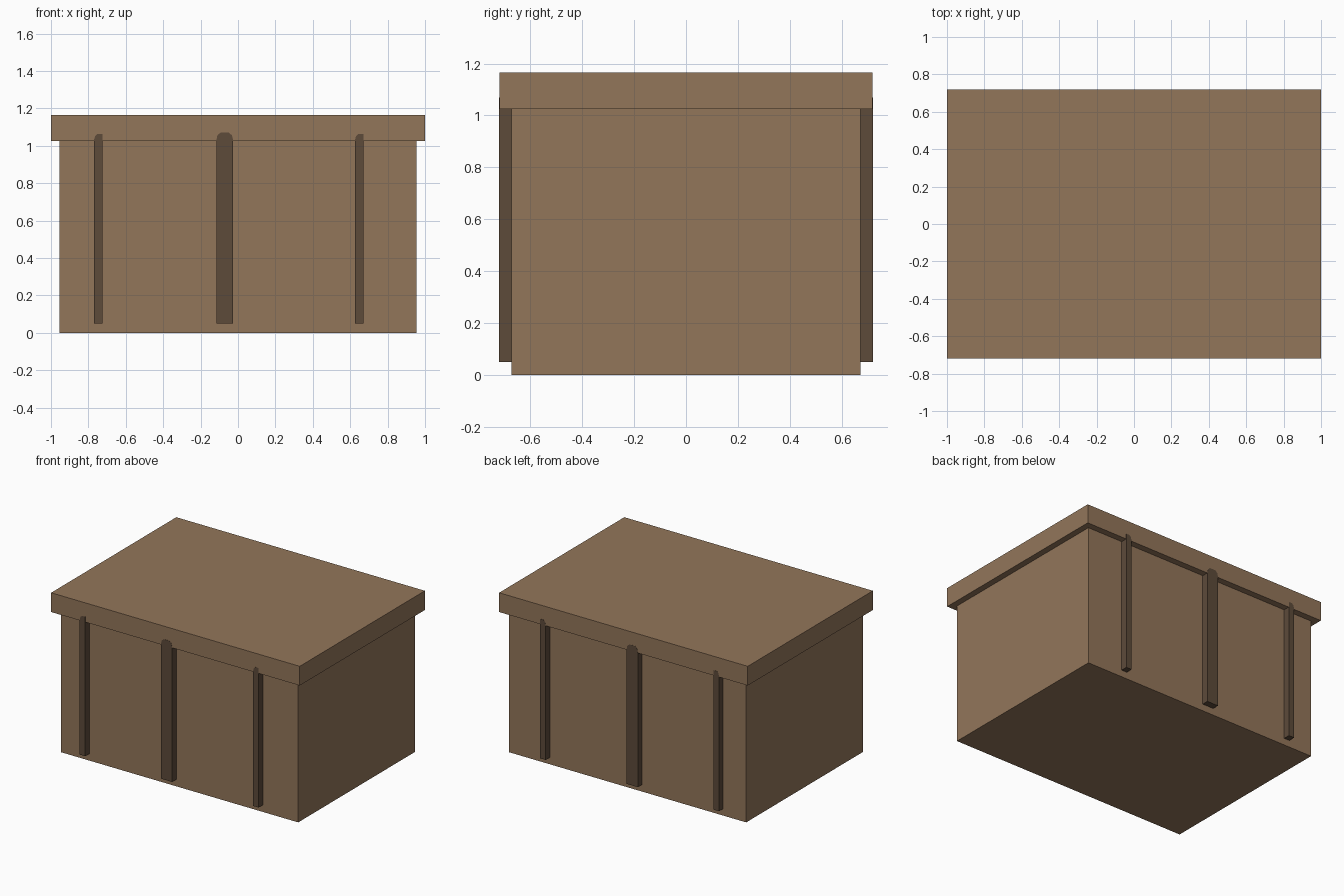
import bpy
import bmesh

default = bpy.data.objects.get("Cube")
if default:
    bpy.data.objects.remove(default, do_unlink=True)


def make_material(name, rgb):
    mat = bpy.data.materials.new(name)
    mat.use_nodes = True
    color = (*rgb, 1)
    mat.diffuse_color = color
    mat.node_tree.nodes["Principled BSDF"].inputs["Base Color"].default_value = color
    return mat


def finish(name, bm, mat):
    bmesh.ops.recalc_face_normals(bm, faces=bm.faces)
    mesh = bpy.data.meshes.new(name)
    bm.to_mesh(mesh)
    bm.free()
    mesh.materials.append(mat)
    obj = bpy.data.objects.new(name, mesh)
    bpy.context.collection.objects.link(obj)
    return obj


def box(name, half_x, half_y, z0, z1, mat):
    bm = bmesh.new()
    bmesh.ops.create_cube(bm, size=2)
    for v in bm.verts:
        v.co = (v.co.x * half_x, v.co.y * half_y, z0 if v.co.z < 0 else z1)
    return finish(name, bm, mat)


def strap(name, outline, y_in, y_out, mat):
    # Extrude a front outline outwards from the chest wall
    bm = bmesh.new()
    face = bm.faces.new([bm.verts.new((x, y_in, z)) for x, z in outline])
    grown = bmesh.ops.extrude_face_region(bm, geom=[face])["geom"]
    for v in grown:
        if isinstance(v, bmesh.types.BMVert):
            v.co.y = y_out
    return finish(name, bm, mat)


wood = make_material("light brown wood", (0.291, 0.181, 0.102))
dark = make_material("dark brown strap", (0.109, 0.069, 0.042))

# Chest body and overhanging lid
BODY_Y, LID_Y, SEAM = 0.672, 0.719, 1.025
box("chest_body", 0.955, BODY_Y, 0, SEAM, wood)
box("chest_lid", 1.0, LID_Y, SEAM, 1.165, wood)

BOTTOM = 0.05


def narrow_outline(x0):
    # Rounded on one upper corner only
    x1 = x0 + 0.045
    return [(x0, BOTTOM), (x1, BOTTOM), (x1, 1.064), (x0 + 0.018, 1.064),
            (x0 + 0.006, 1.052), (x0, 1.03)]


def wide_outline(x0):
    # Rounded on both upper corners
    x1 = x0 + 0.09
    return [(x0, BOTTOM), (x1, BOTTOM), (x1, 1.03), (x1 - 0.006, 1.055),
            (x1 - 0.022, 1.07), (x0 + 0.022, 1.07), (x0 + 0.006, 1.055), (x0, 1.03)]


# Straps, matching on front and back
outlines = {
    "right_strap": narrow_outline(-0.77),
    "middle_strap": wide_outline(-0.116),
    "left_strap": narrow_outline(0.625),
}
for side, sign in (("front", -1), ("back", 1)):
    for label, outline in outlines.items():
        strap(f"{side}_{label}", outline, sign * (BODY_Y - 0.005), sign * (LID_Y + 0.001), dark)
